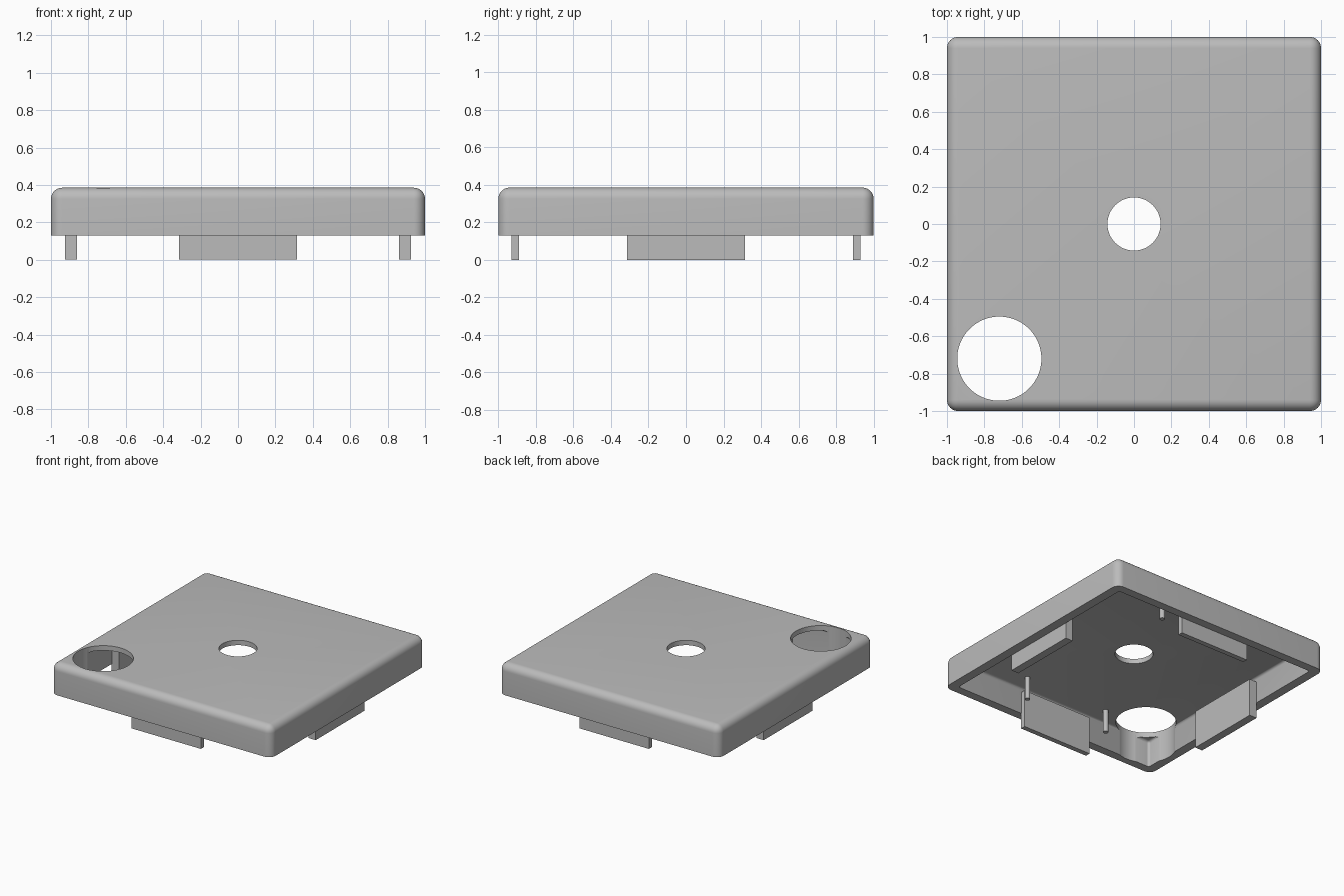
import bpy, bmesh, math
from mathutils import Matrix, Vector

cube = bpy.data.objects.get("Cube")
if cube:
    bpy.data.objects.remove(cube, do_unlink=True)

grey = bpy.data.materials.new("plain grey")
grey.use_nodes = True
grey.diffuse_color = (0.5, 0.5, 0.5, 1)
grey.node_tree.nodes["Principled BSDF"].inputs["Base Color"].default_value = (0.5, 0.5, 0.5, 1)

RIM, TOP, CEILING = 0.13, 0.385, 0.345


def add_object(name, bm):
    mesh = bpy.data.meshes.new(name)
    bm.to_mesh(mesh)
    bm.free()
    mesh.materials.append(grey)
    obj = bpy.data.objects.new(name, mesh)
    bpy.context.scene.collection.objects.link(obj)
    return obj


def box(name, low, high, radius=0, segments=8):
    """Box between two corners; every edge but the bottom ones can be rounded."""
    low, high = Vector(low), Vector(high)
    bm = bmesh.new()
    place = Matrix.Translation((low + high) / 2) @ Matrix.Diagonal((high - low).to_4d())
    bmesh.ops.create_cube(bm, size=1, matrix=place)
    if radius:
        edges = [e for e in bm.edges if max(v.co.z for v in e.verts) > low.z + 0.01]
        bmesh.ops.bevel(bm, geom=edges, offset=radius, segments=segments,
                        profile=0.5, affect='EDGES')
    return add_object(name, bm)


def cylinder(name, x, y, radius, low, high, sides):
    bm = bmesh.new()
    bmesh.ops.create_cone(bm, cap_ends=True, segments=sides, radius1=radius, radius2=radius,
                          depth=high - low, matrix=Matrix.Translation((x, y, (low + high) / 2)))
    return add_object(name, bm)


def cut(obj, cutter):
    mod = obj.modifiers.new(cutter.name, 'BOOLEAN')
    mod.operation = 'DIFFERENCE'
    mod.solver = 'EXACT'
    mod.object = cutter
    cutter.hide_render = True
    cutter.hide_set(True)


def smooth(obj):
    bpy.ops.object.select_all(action='DESELECT')
    obj.select_set(True)
    bpy.context.view_layer.objects.active = obj
    bpy.ops.object.shade_smooth_by_angle(angle=math.radians(35))


# Hollow lid with a centre hole and a large corner hole
lid = box("lid_shell", (-1, -1, RIM), (1, 1, TOP), 0.06)
cavity = box("cavity_cutter", (-0.925, -0.93, RIM - 0.1), (0.925, 0.93, CEILING), 0.02, 4)
centre_hole = cylinder("centre_hole_cutter", 0, 0, 0.142, 0.05, 0.5, 64)
corner_hole = cylinder("corner_hole_cutter", -0.72, -0.72, 0.225, 0.05, 0.5, 80)

# Apply the cuts so the shading can follow the finished shape
for cutter in (cavity, centre_hole, corner_hole):
    cut(lid, cutter)
bpy.context.view_layer.update()
graph = bpy.context.evaluated_depsgraph_get()
finished = bpy.data.meshes.new_from_object(lid.evaluated_get(graph))
lid.modifiers.clear()
lid.data = finished
for cutter in (cavity, centre_hole, corner_hole):
    bpy.data.objects.remove(cutter, do_unlink=True)
smooth(lid)

# Clip tabs along the four inner walls
for side, word in ((-1, "right"), (1, "left")):
    xs = sorted((side * 0.86, side * 0.926))
    box(word + "_tab", (xs[0], -0.315, 0), (xs[1], 0.315, 0.31))
for side, word in ((-1, "front"), (1, "back")):
    ys = sorted((side * 0.89, side * 0.931))
    box(word + "_tab", (-0.315, ys[0], 0), (0.315, ys[1], 0.31))

# Locating pins hanging from the ceiling
for sx, xname in ((-1, "right"), (1, "left")):
    for sy, yname in ((-1, "front"), (1, "back")):
        smooth(cylinder(f"{yname}_{xname}_pin", sx * 0.38, sy * 0.78, 0.02,
                        0.16, CEILING + 0.01, 24))
